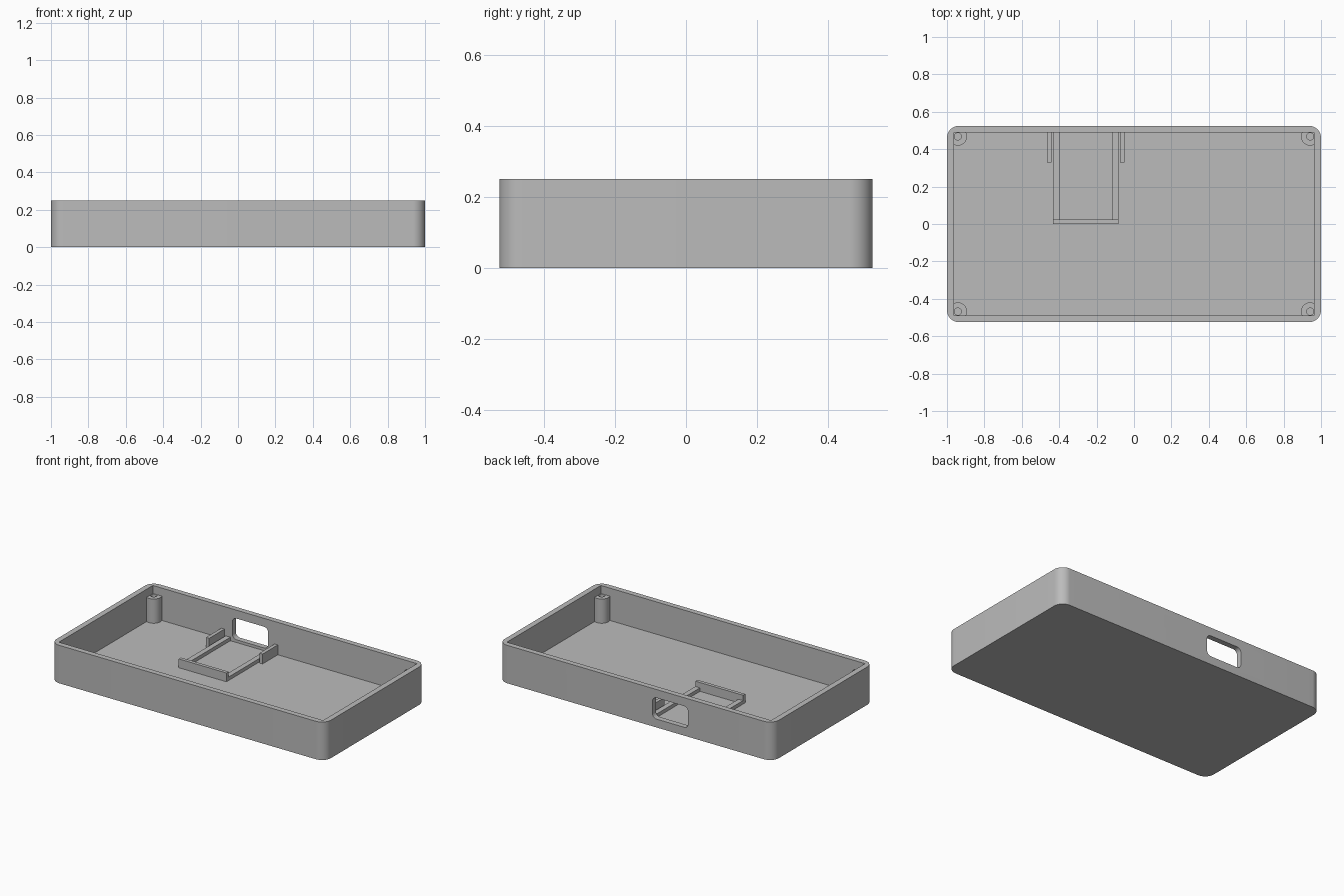
import bpy, bmesh
from math import sin, cos, pi
from mathutils import Matrix

cube = bpy.data.objects.get("Cube")
if cube:
    bpy.data.objects.remove(cube, do_unlink=True)

grey = bpy.data.materials.new("plain_grey")
grey.use_nodes = True
grey.diffuse_color = (0.5, 0.5, 0.5, 1)
grey.node_tree.nodes["Principled BSDF"].inputs["Base Color"].default_value = (0.5, 0.5, 0.5, 1)

HALF_X, HALF_Y, HEIGHT = 1.0, 0.525, 0.25
IN_X, IN_Y, FLOOR = 0.963, 0.489, 0.037
BURY = 0.01  # overlap of fitted parts into floor and wall


def finish(name, bm):
    """Turn a bmesh into a named grey object."""
    bmesh.ops.recalc_face_normals(bm, faces=bm.faces)
    mesh = bpy.data.meshes.new(name)
    bm.to_mesh(mesh)
    bm.free()
    mesh.materials.append(grey)
    obj = bpy.data.objects.new(name, mesh)
    bpy.context.collection.objects.link(obj)
    return obj


def rounded_prism(name, hx, hy, radius, depth, steps=12, matrix=Matrix()):
    """Rounded rectangle extruded upwards from z = 0, then placed by matrix."""
    bm = bmesh.new()
    ring = []
    for q, (sx, sy) in enumerate([(1, 1), (-1, 1), (-1, -1), (1, -1)]):
        for i in range(steps + 1):
            a = (q + i / steps) * pi / 2
            ring.append(bm.verts.new((sx * (hx - radius) + radius * cos(a),
                                      sy * (hy - radius) + radius * sin(a), 0)))
    face = bm.faces.new(ring)
    top = bmesh.ops.extrude_face_region(bm, geom=[face])["geom"]
    bmesh.ops.translate(bm, vec=(0, 0, depth),
                        verts=[v for v in top if isinstance(v, bmesh.types.BMVert)])
    bm.transform(matrix)
    return finish(name, bm)


def box(name, x0, x1, y0, y1, z0, z1):
    bm = bmesh.new()
    bmesh.ops.create_cube(bm, size=1)
    bm.transform(Matrix.Translation(((x0 + x1) / 2, (y0 + y1) / 2, (z0 + z1) / 2))
                 @ Matrix.Diagonal((x1 - x0, y1 - y0, z1 - z0, 1)))
    return finish(name, bm)


def cylinder(name, x, y, radius, z0, z1):
    bm = bmesh.new()
    bmesh.ops.create_cone(bm, cap_ends=True, segments=40, radius1=radius, radius2=radius,
                          depth=z1 - z0, matrix=Matrix.Translation((x, y, (z0 + z1) / 2)))
    return finish(name, bm)


def activate(obj):
    bpy.ops.object.select_all(action="DESELECT")
    obj.select_set(True)
    bpy.context.view_layer.objects.active = obj


def cut(obj, cutter):
    """Subtract the cutter and discard it."""
    activate(obj)
    mod = obj.modifiers.new("cut", "BOOLEAN")
    mod.operation, mod.solver, mod.object = "DIFFERENCE", "EXACT", cutter
    bpy.ops.object.modifier_apply(modifier=mod.name)
    bpy.data.objects.remove(cutter, do_unlink=True)


def smooth(obj):
    activate(obj)
    bpy.ops.object.shade_smooth_by_angle(angle=pi / 6)


# Open tray with rounded outer corners and a square cavity
tray = rounded_prism("tray", HALF_X, HALF_Y, 0.065, HEIGHT)
cut(tray, box("cavity_cutter", -IN_X, IN_X, -IN_Y, IN_Y, FLOOR, HEIGHT + 0.1))

# Rounded port opening in the back wall
port_place = Matrix.Translation((-0.253, HALF_Y + 0.1, 0.125)) @ Matrix.Rotation(pi / 2, 4, "X")
cut(tray, rounded_prism("port_cutter", 0.13, 0.07, 0.03, 0.2, 8, port_place))
smooth(tray)

# Screw pillars in the four corners
for side, sx in (("left", 1), ("right", -1)):
    for end, sy in (("front", -1), ("back", 1)):
        x, y = sx * 0.942, sy * 0.468
        pillar = cylinder(f"{end}_{side}_screw_pillar", x, y, 0.049, FLOOR - BURY, 0.197)
        cut(pillar, cylinder("screw_hole_cutter", x, y, 0.019, 0.06, 0.3))
        smooth(pillar)

# Circuit board holder: two low rails, two side guides and a front stop
MID = -0.258
for side, s in (("left", 1), ("right", -1)):
    rail = sorted((MID + s * 0.14, MID + s * 0.174))
    guide = sorted((MID + s * 0.183, MID + s * 0.206))
    box(f"{side}_board_rail", *rail, 0.015, IN_Y + BURY, FLOOR - BURY, 0.06)
    box(f"{side}_board_guide", *guide, 0.33, IN_Y + BURY, FLOOR - BURY, 0.102)
box("board_front_stop", MID - 0.174, MID + 0.174, 0, 0.023, FLOOR - BURY, 0.095)
